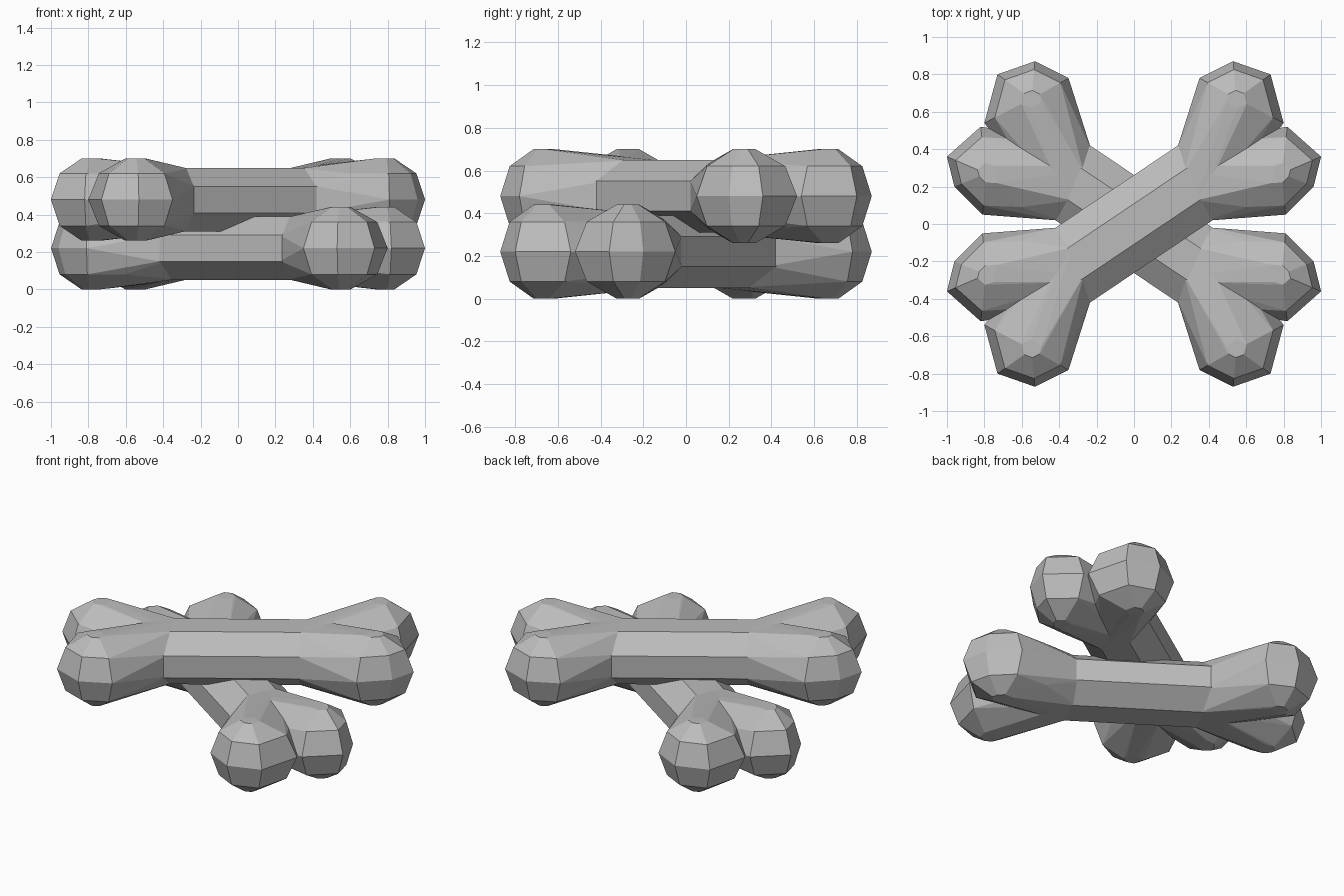
import bpy, bmesh, math
from mathutils import Vector

cube = bpy.data.objects.get("Cube")
if cube:
    bpy.data.objects.remove(cube, do_unlink=True)

grey = bpy.data.materials.new("bone grey")
grey.use_nodes = True
grey.diffuse_color = (0.5, 0.5, 0.5, 1)
grey.node_tree.nodes["Principled BSDF"].inputs["Base Color"].default_value = (0.5, 0.5, 0.5, 1)

# Plan outlines of the two knuckles at one end, and the shaft's end corners
KNUCKLES = [
    [(0.35, 0.78), (0.53, 0.87), (0.73, 0.80), (0.80, 0.54), (0.56, 0.43), (0.31, 0.60)],
    [(0.81, 0.05), (0.96, 0.20), (1.00, 0.36), (0.82, 0.52), (0.60, 0.45), (0.55, 0.04)],
]
SHAFT_SIDES = (Vector((0.25, 0.43, 0)), Vector((0.42, 0.02, 0)))
LAYERS = [(0.0, 1.0), (0.14, 0.78), (-0.14, 0.78), (0.22, 0.22), (-0.22, 0.22)]


def shaft_ring():
    """Octagonal cross-section where the shaft meets the knuckles."""
    a, b = SHAFT_SIDES
    mid, half = (a + b) / 2, (a - b) / 2
    r = 1 / math.cos(math.pi / 8)
    angles = [(k + 0.5) * math.pi / 4 for k in range(8)]
    return [mid + half * r * math.cos(t) + Vector((0, 0, 0.17 * r * math.sin(t))) for t in angles]


def knuckle_points(outline):
    """Rounded lump: the outline shrinks towards top and bottom."""
    pts = [Vector((x, y, 0)) for x, y in outline]
    mid = sum(pts, Vector()) / len(pts)
    return [mid + (p - mid) * s + Vector((0, 0, z)) for z, s in LAYERS for p in pts]


def turn(points):
    """Half turn about z, for the opposite end."""
    return [Vector((-p.x, -p.y, p.z)) for p in points]


def hull_object(name, points):
    bm = bmesh.new()
    for p in points:
        bm.verts.new(p)
    res = bmesh.ops.convex_hull(bm, input=bm.verts)
    unused = {v for v in res["geom_interior"] + res["geom_unused"] if isinstance(v, bmesh.types.BMVert)}
    bmesh.ops.delete(bm, geom=list(unused), context="VERTS")
    bmesh.ops.recalc_face_normals(bm, faces=bm.faces)
    mesh = bpy.data.meshes.new(name)
    bm.to_mesh(mesh)
    bm.free()
    obj = bpy.data.objects.new(name, mesh)
    bpy.context.collection.objects.link(obj)
    return obj


def make_bone(name, z, mirror):
    ring = shaft_ring()
    inner = [p * 0.9 for p in ring]  # knuckles overlap the shaft a little
    inner = [Vector((p.x, p.y, q.z * 0.98)) for p, q in zip(inner, ring)]
    bone = hull_object(name, ring + turn(ring))
    parts = []
    for outline in KNUCKLES:
        pts = knuckle_points(outline) + inner + ring
        parts += [hull_object("knuckle", pts), hull_object("knuckle", turn(pts))]
    for part in parts:
        mod = bone.modifiers.new("join", "BOOLEAN")
        mod.operation = "UNION"
        mod.solver = "EXACT"
        mod.object = part
    bpy.context.view_layer.update()
    joined = bpy.data.meshes.new_from_object(bone.evaluated_get(bpy.context.evaluated_depsgraph_get()))
    bone.modifiers.clear()
    bone.data = joined
    for part in parts:
        bpy.data.objects.remove(part, do_unlink=True)

    # Place the bone, flipping it across x for the crossing one
    bm = bmesh.new()
    bm.from_mesh(joined)
    for v in bm.verts:
        v.co = Vector((-v.co.x if mirror else v.co.x, v.co.y, v.co.z + z))
    bmesh.ops.recalc_face_normals(bm, faces=bm.faces)
    for f in bm.faces:
        f.smooth = False
        f.material_index = 0
    bm.to_mesh(joined)
    bm.free()
    joined.materials.clear()
    joined.materials.append(grey)


make_bone("upper_bone", 0.48, False)
make_bone("lower_bone", 0.22, True)
